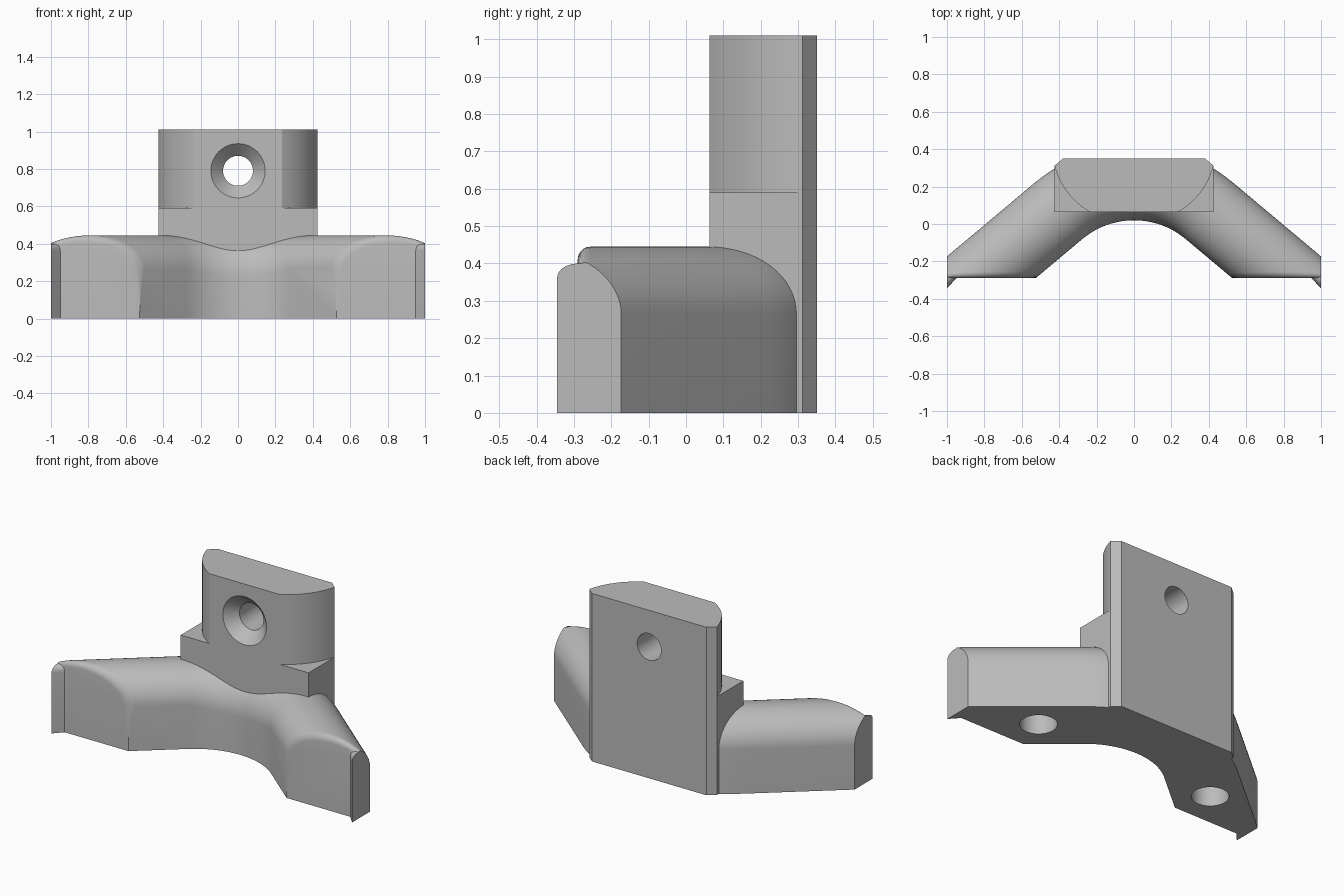
import bpy, bmesh, math
from math import sin, cos, radians
from mathutils import Vector

if "Cube" in bpy.data.objects:
    bpy.data.objects.remove(bpy.data.objects["Cube"])

grey = bpy.data.materials.new("plain_grey")
grey.use_nodes = True
COLOR = (0.5, 0.5, 0.5, 1)
grey.diffuse_color = COLOR
grey.node_tree.nodes["Principled BSDF"].inputs["Base Color"].default_value = COLOR


def finish(bm, name):
    bmesh.ops.recalc_face_normals(bm, faces=bm.faces)
    mesh = bpy.data.meshes.new(name)
    bm.to_mesh(mesh)
    bm.free()
    mesh.materials.append(grey)
    obj = bpy.data.objects.new(name, mesh)
    bpy.context.collection.objects.link(obj)
    return obj


def prism(outline, z0, z1):
    bm = bmesh.new()
    base = bm.faces.new([bm.verts.new((x, y, z0)) for x, y in outline])
    top = bmesh.ops.extrude_face_region(bm, geom=[base])["geom"]
    verts = [g for g in top if isinstance(g, bmesh.types.BMVert)]
    bmesh.ops.translate(bm, verts=verts, vec=(0, 0, z1 - z0))
    return bm


def spun(profile, name, origin, axis, steps=48):
    """Closed solid turned from (radius, height) pairs along an axis."""
    bm = bmesh.new()
    rings = []
    turn = Vector((0, 0, 1)).rotation_difference(Vector(axis))
    for r, h in profile:
        ring = []
        for i in range(steps):
            a = math.tau * i / steps
            p = turn @ Vector((r * cos(a), r * sin(a), h)) + Vector(origin)
            ring.append(bm.verts.new(p))
        rings.append(ring)
    for a, b in zip(rings, rings[1:]):
        for i in range(steps):
            j = (i + 1) % steps
            bm.faces.new((a[i], a[j], b[j], b[i]))
    bm.faces.new(rings[0])
    bm.faces.new(rings[-1])
    return finish(bm, name)


def cut(target, cutter):
    mod = target.modifiers.new("cut", "BOOLEAN")
    mod.operation = "DIFFERENCE"
    mod.solver = "EXACT"
    mod.object = cutter
    bpy.context.view_layer.objects.active = target
    bpy.ops.object.modifier_apply(modifier=mod.name)
    bpy.data.objects.remove(cutter)


def clip(bm, point, normal):
    geom = list(bm.verts) + list(bm.edges) + list(bm.faces)
    bmesh.ops.bisect_plane(bm, geom=geom, dist=1e-5, plane_co=point,
                           plane_no=normal, clear_outer=True)
    rim = [e for e in bm.edges if e.is_boundary]
    bmesh.ops.holes_fill(bm, edges=rim, sides=0)


# Curved base: a domed section swept along arm, arc and arm
SPRING, RISE, WIDTH = 0.265, 0.18, 0.394
RADIUS, CENTRE_Y, BEND = 0.43, -0.41, 40
HALF = WIDTH / 2


def section(degrees, slide):
    a = radians(degrees)
    out = Vector((sin(a), cos(a), 0))
    along = Vector((cos(a), -sin(a), 0)) * slide
    inner = Vector((0, CENTRE_Y, 0)) + out * RADIUS + along
    dip = 0.04 * (1 - (degrees / BEND) ** 2)
    points = [(0, 0)]
    count = 32
    for i in range(count + 1):
        t = math.pi * i / count
        low = SPRING - (dip if i < count / 2 else 0)
        points.append((HALF - HALF * cos(t), low + (SPRING + RISE - low) * sin(t)))
    points.append((WIDTH, 0))
    return [inner + out * d + Vector((0, 0, z)) for d, z in points]


stations = [(-BEND, -0.9)]
stations += [(d, 0) for d in range(-BEND, BEND + 1, 4)]
stations += [(BEND, 0.9)]
bm = bmesh.new()
loops = [[bm.verts.new(p) for p in section(*s)] for s in stations]
for a, b in zip(loops, loops[1:]):
    for i in range(len(a)):
        j = (i + 1) % len(a)
        bm.faces.new((a[i], a[j], b[j], b[i]))
bm.faces.new(loops[0])
bm.faces.new(loops[-1])

# Flat front pads with rounded upper edges, then flat ends and back
FRONT = -0.29
clip(bm, (0, FRONT, 0), (0, -1, 0))
pad_rim = [e for e in bm.edges
           if all(abs(v.co.y - FRONT) < 1e-4 and v.co.z > SPRING - 0.01
                  and abs(v.co.x) < 1.07 for v in e.verts)]
bmesh.ops.bevel(bm, geom=pad_rim, offset=0.035, segments=5, profile=0.5,
                affect="EDGES", clamp_overlap=False)
for side in (-1, 1):
    clip(bm, (side, 0, 0), (side, 0, 0))
clip(bm, (0, 0.345, 0), (0, 1, 0))
base = finish(bm, "curved_base")

# Blind holes under both arms
for side in (-1, 1):
    cut(base, spun([(0.1, -0.1), (0.1, 0.25)], "arm_hole_cutter",
                   (side * 0.593, -0.08, 0), (0, 0, 1)))

# Pointed lips at the outer front corners
lips = []
for side, name in ((-1, "right_lip"), (1, "left_lip")):
    outline = [(0.95, FRONT), (1, -0.345), (1, -0.26), (0.95, -0.26)]
    bm = prism([(side * x, y) for x, y in outline], 0, 0.4)
    edges = [e for e in bm.edges
             if all(v.co.z > 0.39 and v.co.y < -0.28 for v in e.verts)]
    bmesh.ops.bevel(bm, geom=edges, offset=0.038, segments=5, profile=0.5,
                    affect="EDGES", clamp_overlap=False)
    lips.append(finish(bm, name))

# Square lower part of the upright plate
FACE, BACK, SHELF, TOP = 0.063, 0.35, 0.59, 1.01
back_half = [(0.38, BACK), (0.425, 0.312)]


def mirrored(half):
    return half + [(-x, y) for x, y in reversed(half)]


lower = finish(prism(mirrored(back_half + [(0.425, FACE)]), 0, SHELF), "plate_lower")

# Upper part of the plate with curved front corners
start, end = Vector((0.425, 0.312)), Vector((0.235, FACE))
chord = end - start
bulge = Vector((-chord.y, chord.x)).normalized() * 0.032
corner = []
for i in range(1, 13):
    t = i / 12
    p = start + chord * t + bulge * 4 * t * (1 - t)
    corner.append((min(p.x, 0.425), p.y))
upper = finish(prism(mirrored(back_half + corner), SHELF, TOP), "plate_upper")

# Countersunk screw hole
sink = [(0.155, -0.01), (0.08, 0.065), (0.08, 0.4)]
cut(upper, spun(sink, "screw_hole_cutter", (0, FACE, 0.79), (0, 1, 0)))

for obj in [base, lower, upper] + lips:
    bpy.ops.object.select_all(action="DESELECT")
    obj.select_set(True)
    bpy.context.view_layer.objects.active = obj
    bpy.ops.object.shade_smooth_by_angle(angle=radians(25))
